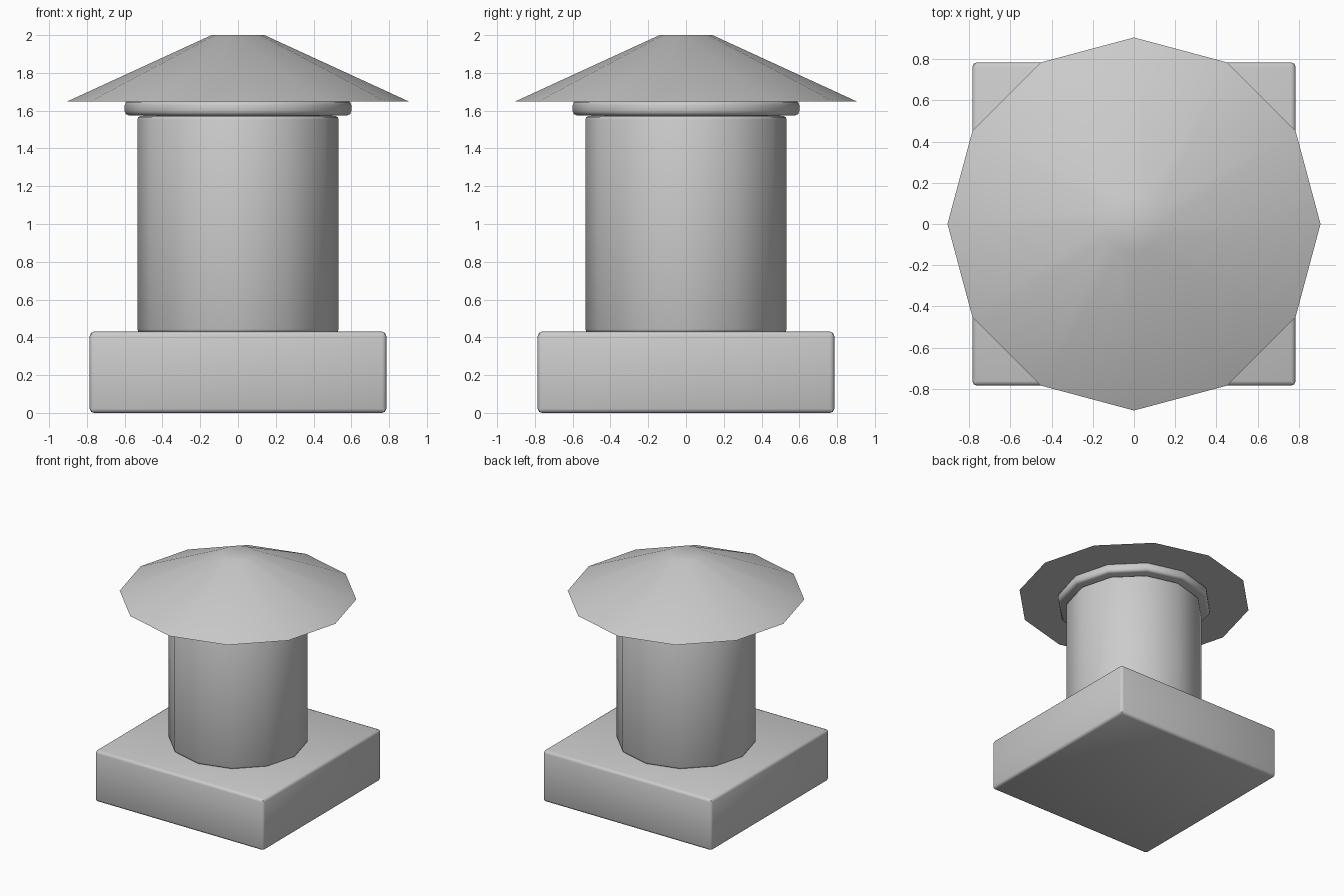
import bpy, math

if "Cube" in bpy.data.objects:
    bpy.data.objects.remove(bpy.data.objects["Cube"])

grey = bpy.data.materials.new("plain grey")
grey.diffuse_color = (0.6, 0.6, 0.6, 1)
grey.use_nodes = True
grey.node_tree.nodes["Principled BSDF"].inputs["Base Color"].default_value = grey.diffuse_color


def finish(name, bevel=0.0, segments=2):
    """Name, colour, bevel and smooth the active object."""
    ob = bpy.context.object
    ob.name = name
    ob.data.materials.append(grey)
    bpy.ops.object.transform_apply(location=False, rotation=True, scale=True)
    if bevel:
        mod = ob.modifiers.new("soft edges", "BEVEL")
        mod.width = bevel
        mod.segments = segments
        mod.limit_method = "ANGLE"
        mod.angle_limit = math.radians(40)
        bpy.ops.object.modifier_apply(modifier=mod.name)
    bpy.ops.object.shade_smooth_by_angle(angle=math.radians(46))
    return ob


def round_part(name, r_low, r_high, z_low, z_high, bevel=0.0):
    """Twelve-sided part with corners on the x and y axes."""
    bpy.ops.mesh.primitive_cone_add(
        vertices=12, radius1=r_low, radius2=r_high, depth=z_high - z_low,
        location=(0, 0, (z_low + z_high) / 2))
    return finish(name, bevel)


# Square foot slab
bpy.ops.mesh.primitive_cube_add(size=1, location=(0, 0, 0.215))
bpy.context.object.scale = (1.57, 1.57, 0.43)
finish("base", 0.022)

# Column, collar and sloping cap
round_part("column", 0.533, 0.533, 0.425, 1.572, 0.018)
round_part("collar", 0.6, 0.6, 1.575, 1.652, 0.022)
round_part("neck", 0.5, 0.5, 1.565, 1.58)
round_part("cap", 0.906, 0.14, 1.648, 2.0)
